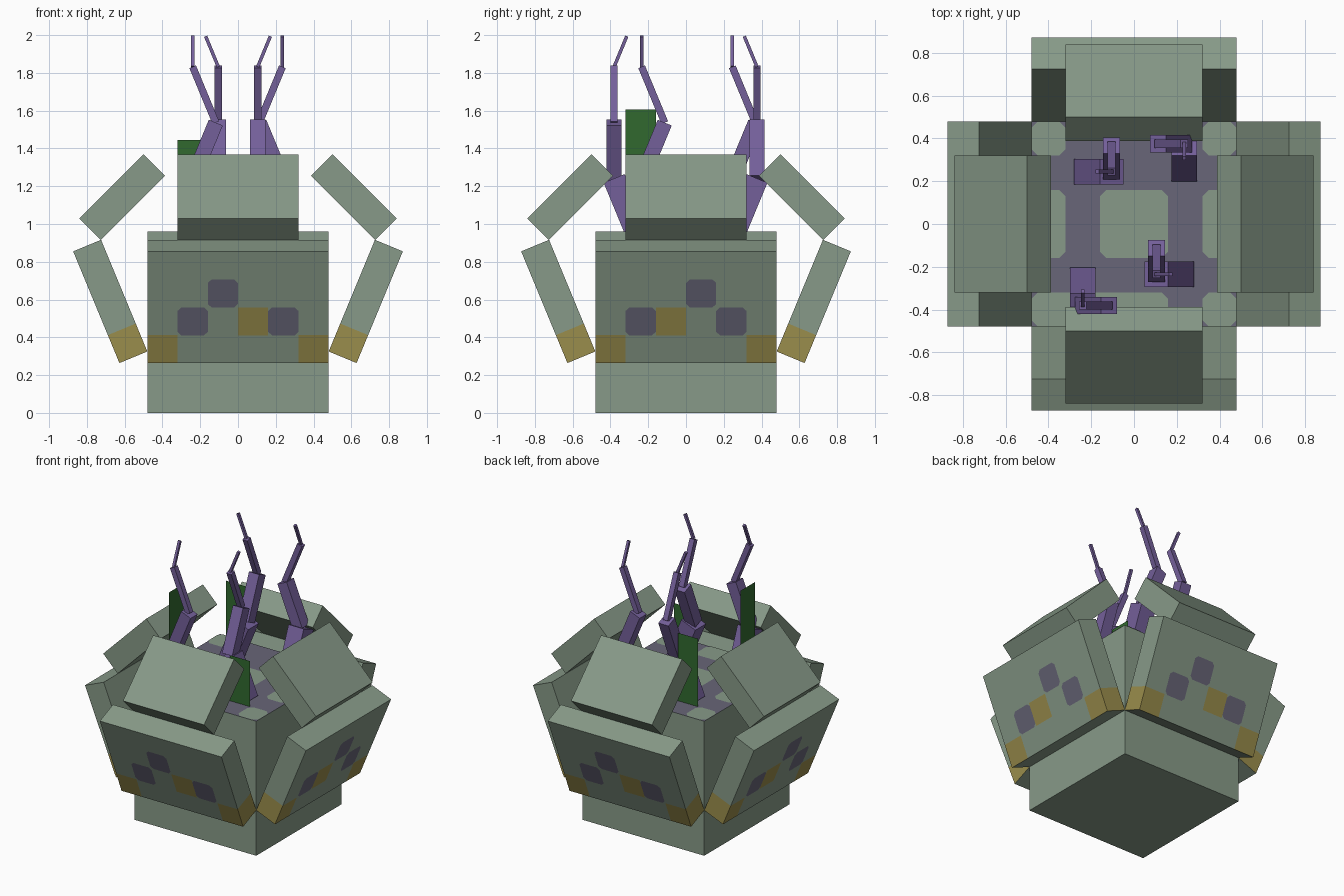
import bpy, bmesh, math
from mathutils import Matrix, Vector

if "Cube" in bpy.data.objects:
    bpy.data.objects.remove(bpy.data.objects["Cube"])


def material(name, hex_rgb):
    lin = [(c / 12.92 if c <= 0.04045 else ((c + 0.055) / 1.055) ** 2.4)
           for c in (int(hex_rgb[i:i + 2], 16) / 255 for i in (0, 2, 4))]
    m = bpy.data.materials.new(name)
    m.diffuse_color = (*lin, 1)
    m.use_nodes = True
    m.node_tree.nodes["Principled BSDF"].inputs["Base Color"].default_value = m.diffuse_color
    return m


SAGE = material("sage green", "879A88")
MUTED = material("muted violet", "686678")
OCHRE = material("ochre", "9A8D4C")
VIOLET = material("violet", "74609A")
LEAF = material("dark leaf green", "31692F")


def finish(name, bm, mats, matrix=Matrix()):
    mesh = bpy.data.meshes.new(name)
    bm.to_mesh(mesh)
    bm.free()
    for m in mats:
        mesh.materials.append(m)
    obj = bpy.data.objects.new(name, mesh)
    obj.matrix_world = matrix
    bpy.context.collection.objects.link(obj)
    return obj


def box(lo, hi):
    """bmesh box between two corners"""
    bm = bmesh.new()
    bmesh.ops.create_cube(bm, size=1)
    for v in bm.verts:
        v.co = Vector([lo[i] if v.co[i] < 0 else hi[i] for i in range(3)])
    return bm


def patch(bm, x0, x1, y0, y1, place, mat=0, cut=0.0):
    """flat rectangle with optionally clipped corners, placed by a 2D to 3D rule"""
    c = cut
    if c:
        pts = [(x0 + c, y0), (x1 - c, y0), (x1, y0 + c), (x1, y1 - c),
               (x1 - c, y1), (x0 + c, y1), (x0, y1 - c), (x0, y0 + c)]
    else:
        pts = [(x0, y0), (x1, y0), (x1, y1), (x0, y1)]
    f = bm.faces.new([bm.verts.new(place(*p)) for p in pts])
    f.material_index = mat


P = 0.16  # pattern cell and slab thickness

# Body block with violet top
bm = box((-0.48, -0.48, 0), (0.48, 0.48, 0.96))
bm.normal_update()
for f in bm.faces:
    f.material_index = int(f.normal.z > 0.5)
finish("body", bm, [SAGE, MUTED])

# Green patches on the body top
bm = bmesh.new()
for r in [(-1, 1, -1, 1), (-3, -2, -1, 1), (2, 3, -1, 1), (-3, -2, 2, 3),
          (2, 3, 2, 3), (2, 3, -3, -2), (-3, 1, -3, -2)]:
    patch(bm, *[k * P for k in r], lambda x, y: (x, y, 0.963), cut=0.03)
finish("top_patches", bm, [SAGE])

# Petals: a wide lower slab leaning out and a narrower upper slab folding in
for k, side in enumerate(("front", "right", "back", "left")):
    turn = Matrix.Rotation(k * math.pi / 2, 4, 'Z')
    flip = 1 if k % 2 == 0 else -1
    lower = (turn @ Matrix.Translation((0, -0.48, 0.325))
             @ Matrix.Rotation(math.radians(22.5), 4, 'X'))
    upper = (turn @ Matrix.Translation((0, -0.727, 0.916))
             @ Matrix.Rotation(math.radians(-45), 4, 'X'))

    # lower slab, with ochre corners cut into its outer and side faces
    bm = box((-0.48, -P, 0), (0.48, 0, 0.64))
    for co, no in (((0.32, 0, 0), (1, 0, 0)), ((-0.32, 0, 0), (1, 0, 0)),
                   ((0, 0, P), (0, 0, 1))):
        bmesh.ops.bisect_plane(bm, geom=bm.verts[:] + bm.edges[:] + bm.faces[:],
                               plane_co=co, plane_no=no)
    bm.normal_update()
    for f in bm.faces:
        c = f.calc_center_median()
        shown = f.normal.y < -0.5 or abs(f.normal.x) > 0.5
        f.material_index = int(shown and abs(c.x) > 0.32 and c.z < P)
    finish(side + "_lower_petal", bm, [SAGE, OCHRE], lower)

    # spots on the outer face: column, row, material, corner cut
    bm = bmesh.new()
    for col, row, mat, cut in ((-2, 1, 0, 0.02), (1, 1, 0, 0.02),
                               (-1, 2, 0, 0.02), (0, 1, 1, 0)):
        patch(bm, col * P, col * P + P, row * P, row * P + P,
              lambda x, z: (flip * x, -P - 0.003, z), mat, cut)
    if flip < 0:
        bmesh.ops.reverse_faces(bm, faces=bm.faces[:])
    finish(side + "_petal_spots", bm, [MUTED, OCHRE], lower)

    finish(side + "_upper_petal", box((-0.32, -P, 0), (0.32, 0, 0.48)),
           [SAGE], upper)


# Tentacles: four square segments, each thinner, bending by 22.5 degrees
def tentacle(name, base, d1, d2):
    d1, d2 = Vector((*d1, 0)), Vector((*d2, 0))
    p = Vector((*base, 0.95))
    bend = math.radians(22.5)
    for i, (d, length, w) in enumerate(((d1, 0.315, 0.12), (d2, 0.32, 0.08),
                                        (-d2, 0.32, 0.038), (-d1, 0.175, 0.018))):
        axis = Vector((0, 0, 1)).cross(d)
        m = Matrix.Translation(p) @ Matrix.Rotation(bend, 4, axis)
        finish(f"{name}_segment_{i + 1}",
               box((-w / 2, -w / 2, 0), (w / 2, w / 2, length)), [VIOLET], m)
        p = m @ Vector((0, 0, length))


tentacle("front_left_tentacle", (-0.24, -0.26), (0, -1), (1, 0))
tentacle("front_right_tentacle", (0.225, -0.235), (-1, 0), (0, 1))
tentacle("back_left_tentacle", (-0.225, 0.245), (1, 0), (0, 1))
tentacle("back_right_tentacle", (0.235, 0.255), (0, 1), (-1, 0))

# Leaf blades: flat upright sheets of stepped height
for name, place, lo, hi, top in (
        ("left_blade", lambda a, z: (-0.32, a, z), -0.32, -0.16, 1.605),
        ("back_blade", lambda a, z: (a, 0.32, z), -0.32, -0.16, 1.445),
        ("front_blade", lambda a, z: (a, -0.32, z), 0.16, 0.32, 1.285),
        ("right_blade", lambda a, z: (0.32, a, z), 0.16, 0.32, 1.125)):
    bm = bmesh.new()
    patch(bm, lo, hi, 0.96, top, place)
    finish(name, bm, [LEAF])
